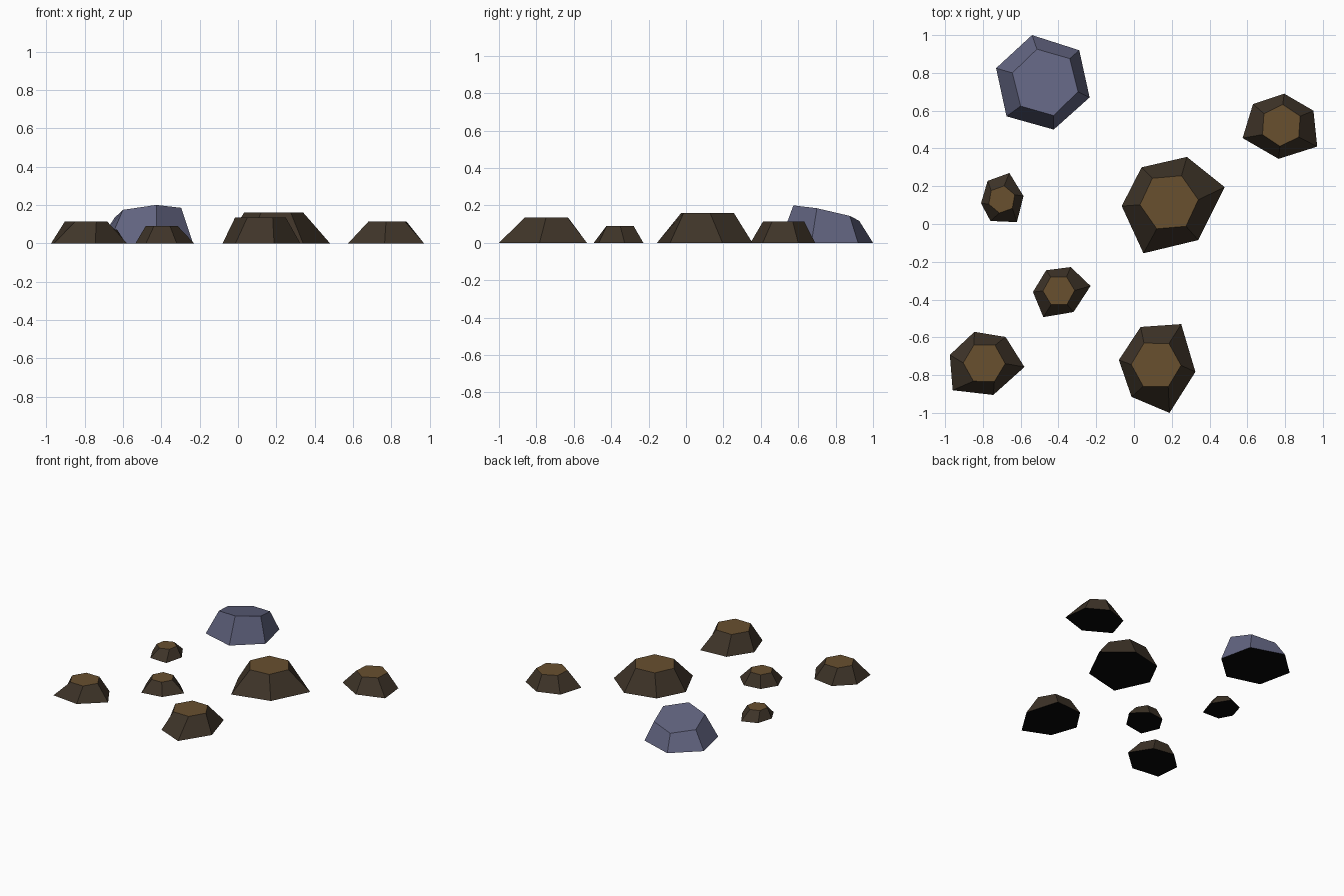
import bpy, bmesh, math

if "Cube" in bpy.data.objects:
    bpy.data.objects.remove(bpy.data.objects["Cube"])


def material(name, rgb):
    m = bpy.data.materials.new(name)
    m.diffuse_color = (*rgb, 1.0)
    m.use_nodes = True
    m.node_tree.nodes["Principled BSDF"].inputs["Base Color"].default_value = m.diffuse_color
    return m


MUD_TOP = material("mud brown", (0.14, 0.08, 0.028))
MUD_SIDE = material("dark earth", (0.05, 0.035, 0.022))
STONE = material("blue grey stone", (0.12, 0.126, 0.215))
UNDER = material("black underside", (0.002, 0.002, 0.002))


def rock(name, base, centre, radius, angle, height, top, side, tilt=(0, 0)):
    """Six-sided rock: irregular base, regular (optionally tilted) hexagon top."""
    bm = bmesh.new()
    low = [bm.verts.new((x, y, 0)) for x, y in base]
    high = []
    for i in range(6):
        a = math.radians(angle - 60 * i)
        dx, dy = radius * math.cos(a), radius * math.sin(a)
        z = height + tilt[0] * dx + tilt[1] * dy
        high.append(bm.verts.new((centre[0] + dx, centre[1] + dy, z)))
    bm.faces.new(low).material_index = 2
    bm.faces.new(high[::-1]).material_index = 0
    for i in range(6):
        j = (i + 1) % 6
        bm.faces.new((low[j], low[i], high[i], high[j])).material_index = 1
    bmesh.ops.recalc_face_normals(bm, faces=bm.faces)
    mesh = bpy.data.meshes.new(name)
    bm.to_mesh(mesh)
    bm.free()
    for m in (top, side, UNDER):
        mesh.materials.append(m)
    ob = bpy.data.objects.new(name, mesh)
    bpy.context.collection.objects.link(ob)


# Blue-grey boulder with a sloping top
rock("boulder", [(-.54, 1), (-.29, .92), (-.235, .67), (-.425, .5), (-.675, .57), (-.73, .825)],
     (-.47, .75), .181, 104, .159, STONE, STONE, tilt=(.087, -.212))

# Flat-topped mud clods
rock("centre_clod", [(.28, .355), (.48, .195), (.34, -.085), (.05, -.155), (-.065, .095), (.04, .30)],
     (.186, .115), .155, 65, .16, MUD_TOP, MUD_SIDE)
rock("right_clod", [(.795, .69), (.95, .6), (.97, .41), (.765, .345), (.575, .455), (.63, .635)],
     (.78, .522), .111, 86, .113, MUD_TOP, MUD_SIDE)
rock("small_left_clod", [(-.66, .27), (-.585, .148), (-.62, .01), (-.76, .016), (-.81, .11), (-.775, .228)],
     (-.70, .13), .073, 80, .072, MUD_TOP, MUD_SIDE)
rock("small_front_clod", [(-.335, -.228), (-.23, -.328), (-.32, -.466), (-.48, -.493), (-.535, -.36), (-.465, -.245)],
     (-.398, -.353), .084, 61, .089, MUD_TOP, MUD_SIDE)
rock("front_left_clod", [(-.68, -.598), (-.58, -.757), (-.745, -.905), (-.96, -.88), (-.975, -.693), (-.845, -.571)],
     (-.793, -.737), .111, 59, .113, MUD_TOP, MUD_SIDE)
rock("front_clod", [(.25, -.53), (.325, -.783), (.188, -1), (-.013, -.915), (-.08, -.72), (.035, -.545)],
     (.117, -.746), .132, 59, .135, MUD_TOP, MUD_SIDE)
